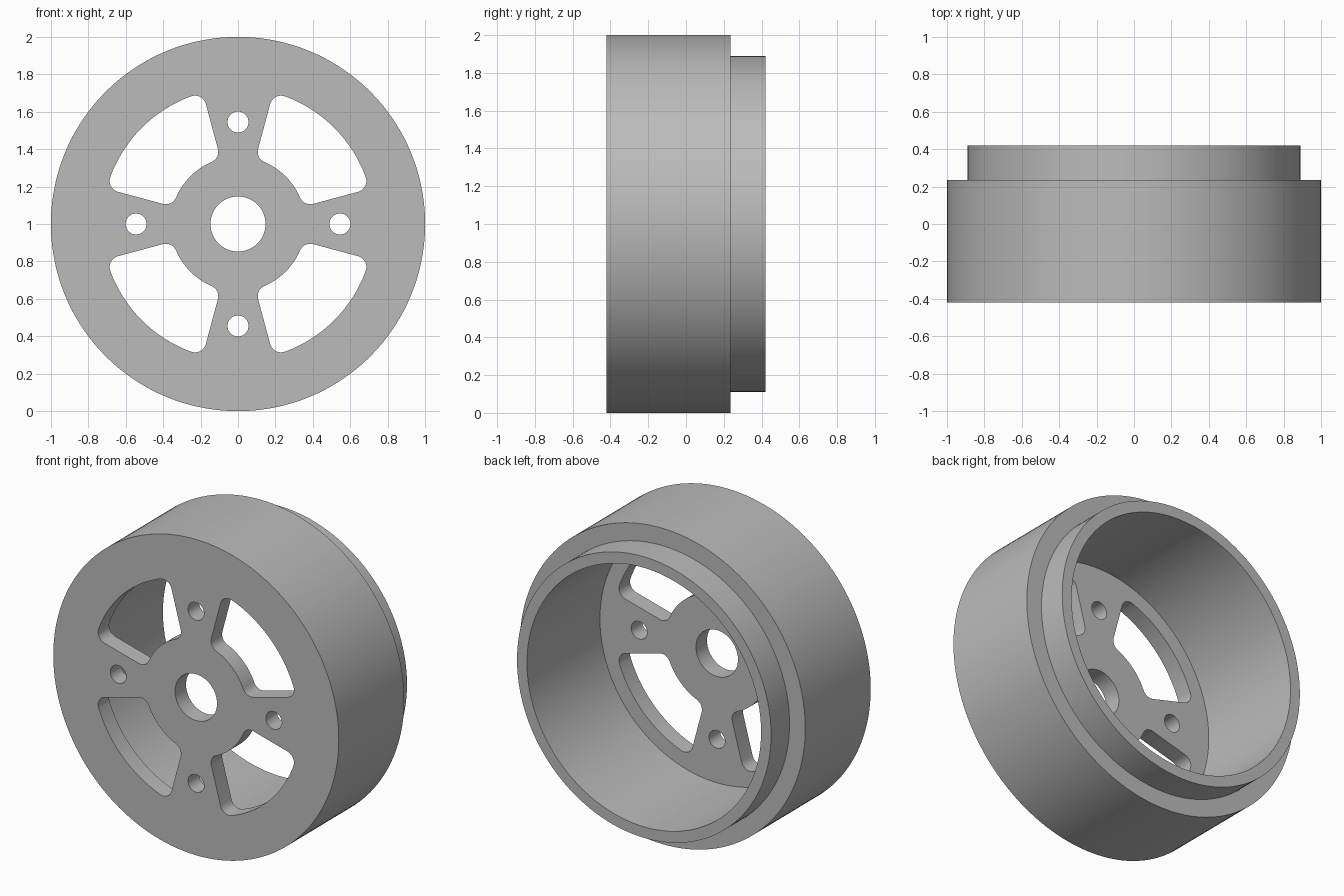
import bpy, bmesh
from math import sin, cos, asin, pi, radians
from mathutils import Vector

if "Cube" in bpy.data.objects:
    bpy.data.objects.remove(bpy.data.objects["Cube"], do_unlink=True)

FRONT, WEB_BACK, STEP, BACK = -0.42, -0.31, 0.235, 0.42
CENTRE = Vector((0, 0, 1))
SEGMENTS = 144


def polar(r, a, y=0.0):
    return Vector((r * cos(a), y, r * sin(a)))


def finish(bm, name):
    bmesh.ops.recalc_face_normals(bm, faces=bm.faces[:])
    mesh = bpy.data.meshes.new(name)
    bm.to_mesh(mesh)
    bm.free()
    obj = bpy.data.objects.new(name, mesh)
    bpy.context.collection.objects.link(obj)
    obj.location = CENTRE
    return obj


def add_prism(bm, outline):
    # Closed prism passing right through the front web
    y0, y1 = FRONT - 0.1, WEB_BACK + 0.1
    low = [bm.verts.new((p.x, y0, p.z)) for p in outline]
    face = bm.faces.new(low)
    new = bmesh.ops.extrude_face_region(bm, geom=[face])["geom"]
    for v in new:
        if isinstance(v, bmesh.types.BMVert):
            v.co.y = y1


def arc(centre, r, a0, a1, n):
    return [centre + polar(r, a0 + (a1 - a0) * i / n) for i in range(n + 1)]


def window_outline(middle, r_in=0.36, r_out=0.727, half=radians(30), f=0.06):
    # Ring sector with four rounded corners, sides pointing at the axle
    origin = Vector((0, 0, 0))
    ao = half - asin(f / (r_out - f))
    ai = half - asin(f / (r_in + f))
    m = middle
    pts = arc(origin, r_out, m - ao, m + ao, 32)
    pts += arc(polar(r_out - f, m + ao), f, m + ao, m + half + pi / 2, 8)[1:]
    pts += arc(polar(r_in + f, m + ai), f, m + half + pi / 2, m + ai + pi, 8)
    pts += arc(origin, r_in, m + ai, m - ai, 20)[1:]
    pts += arc(polar(r_in + f, m - ai), f, m - ai - pi, m - half - pi / 2, 8)[1:]
    pts += arc(polar(r_out - f, m - ao), f, m - half - pi / 2, m - ao, 8)[:-1]
    return pts


# Wheel body: stepped drum with a front web and axle hole
profile = [(0.147, FRONT), (1, FRONT), (1, STEP), (0.89, STEP),
           (0.89, BACK), (0.82, BACK), (0.82, WEB_BACK), (0.147, WEB_BACK)]
bm = bmesh.new()
rings = [[bm.verts.new(polar(r, 2 * pi * i / SEGMENTS, y)) for r, y in profile]
         for i in range(SEGMENTS)]
for i, ring in enumerate(rings):
    nxt = rings[(i + 1) % SEGMENTS]
    for j in range(len(profile)):
        k = (j + 1) % len(profile)
        bm.faces.new((ring[j], ring[k], nxt[k], nxt[j]))
wheel = finish(bm, "wheel_hub")

# Cutter: four windows and four bolt holes
bm = bmesh.new()
for q in range(4):
    a = q * pi / 2
    add_prism(bm, window_outline(a + pi / 4))
    add_prism(bm, arc(polar(0.545, a), 0.056, 0, 2 * pi, 32)[:-1])
cutter = finish(bm, "window_cutter")
cutter.hide_render = True

cut = wheel.modifiers.new("windows", "BOOLEAN")
cut.operation = "DIFFERENCE"
cut.solver = "EXACT"
cut.object = cutter
bpy.ops.object.select_all(action="DESELECT")
wheel.select_set(True)
bpy.context.view_layer.objects.active = wheel
bpy.ops.object.modifier_apply(modifier=cut.name)
bpy.data.objects.remove(cutter, do_unlink=True)

# Plain grey finish
grey = bpy.data.materials.new("plain_grey")
grey.use_nodes = True
colour = (0.5, 0.5, 0.5, 1)
grey.diffuse_color = colour
grey.node_tree.nodes["Principled BSDF"].inputs["Base Color"].default_value = colour
wheel.data.materials.clear()
wheel.data.materials.append(grey)
bpy.ops.object.shade_smooth_by_angle(angle=radians(30))
